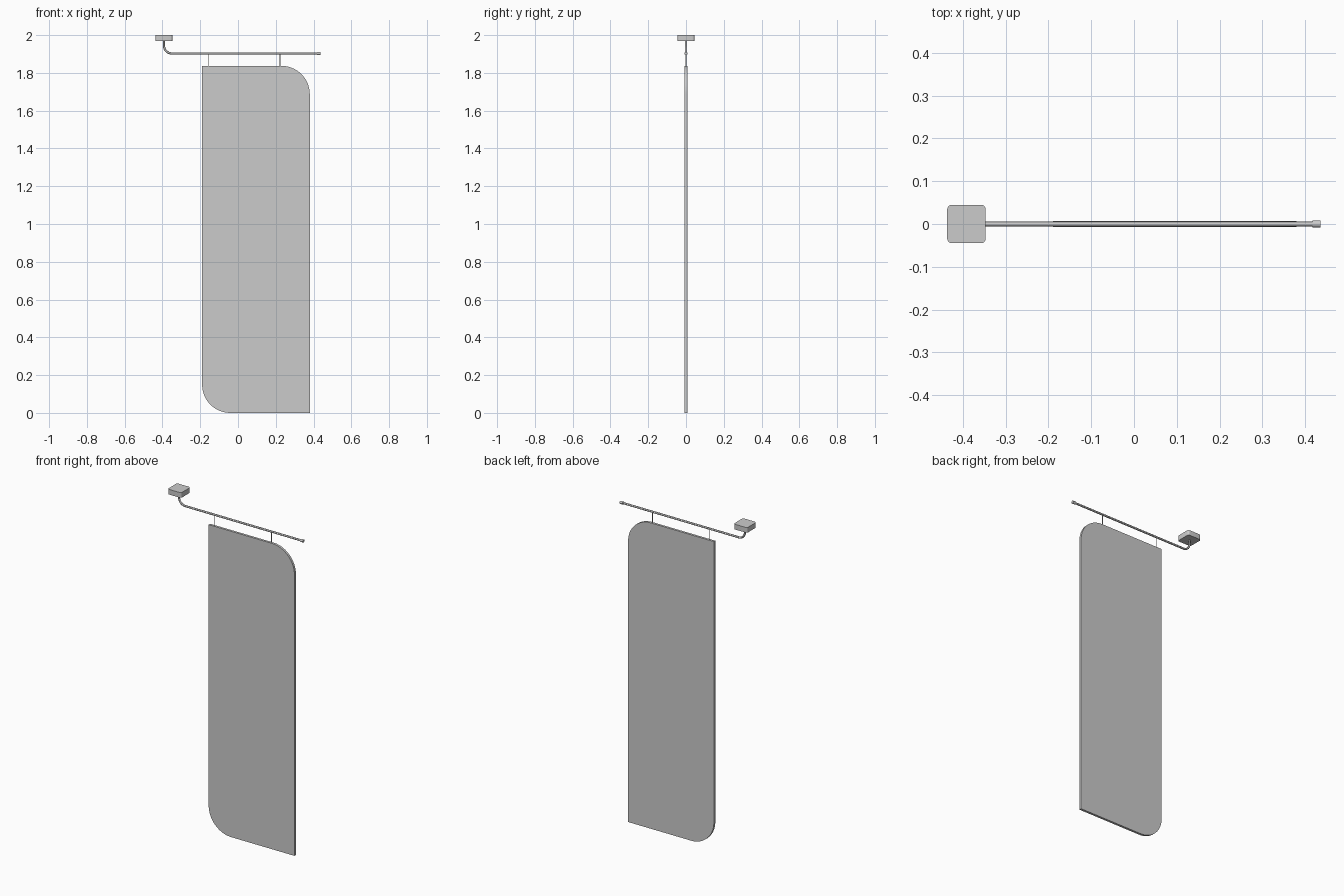
import bpy, bmesh
from math import sin, cos, pi
from mathutils import Matrix, Vector

if "Cube" in bpy.data.objects:
    bpy.data.objects.remove(bpy.data.objects["Cube"])


def rounded_outline(x0, x1, y0, y1, radii, steps=16):
    # counter-clockwise from the lower left corner, one radius per corner
    pts = []
    corners = [(x0, y0, 1, 1), (x1, y0, -1, 1), (x1, y1, -1, -1), (x0, y1, 1, -1)]
    for i, ((x, y, sx, sy), r) in enumerate(zip(corners, radii)):
        if r == 0:
            pts.append((x, y))
            continue
        for k in range(steps + 1):
            a = pi + i * pi / 2 + k / steps * pi / 2
            pts.append((x + sx * r + r * cos(a), y + sy * r + r * sin(a)))
    return pts


def finish(name, bm):
    bmesh.ops.recalc_face_normals(bm, faces=bm.faces)
    mesh = bpy.data.meshes.new(name)
    bm.to_mesh(mesh)
    bm.free()
    return link(name, mesh)


def link(name, data):
    ob = bpy.data.objects.new(name, data)
    bpy.context.collection.objects.link(ob)
    return ob


def smooth(ob):
    bpy.ops.object.select_all(action='DESELECT')
    ob.select_set(True)
    bpy.context.view_layer.objects.active = ob
    bpy.ops.object.shade_smooth_by_angle(angle=pi / 6)


def slab(name, points, direction):
    # extrude an outline along a direction
    bm = bmesh.new()
    face = bm.faces.new([bm.verts.new(p) for p in points])
    ext = bmesh.ops.extrude_face_region(bm, geom=[face])
    verts = [v for v in ext['geom'] if isinstance(v, bmesh.types.BMVert)]
    bmesh.ops.translate(bm, verts=verts, vec=direction)
    ob = finish(name, bm)
    smooth(ob)
    return ob


def rod(name, a, b, r, sides=24):
    a, b = Vector(a), Vector(b)
    rot = (b - a).to_track_quat('Z', 'Y').to_matrix().to_4x4()
    bm = bmesh.new()
    bmesh.ops.create_cone(bm, cap_ends=True, segments=sides, radius1=r, radius2=r,
                          depth=(b - a).length,
                          matrix=Matrix.Translation((a + b) / 2) @ rot)
    ob = finish(name, bm)
    smooth(ob)
    return ob


RAIL_Z, PANEL_TOP, T = 1.903, 1.837, 0.007

# hanging panel with two opposite rounded corners
outline = rounded_outline(-0.19, 0.38, 0, PANEL_TOP, (0.15, 0, 0.15, 0), 20)
slab("banner_panel", [(x, -T, z) for x, z in outline], (0, 2 * T, 0))

# ceiling mount block
outline = rounded_outline(-0.437, -0.347, -0.045, 0.045, (0.011,) * 4, 6)
slab("ceiling_mount", [(x, y, 1.969) for x, y in outline], (0, 0, 0.031))

# bent support rail
R, X = 0.042, -0.392
path = [(X, 0, 1.972)]
for k in range(13):
    a = pi + k / 12 * pi / 2
    path.append((X + R + R * cos(a), 0, RAIL_Z + R + R * sin(a)))
path.append((0.42, 0, RAIL_Z))
curve = bpy.data.curves.new("support_rail", 'CURVE')
curve.dimensions = '3D'
curve.bevel_depth = 0.006
curve.bevel_resolution = 4
curve.use_fill_caps = True
spline = curve.splines.new('POLY')
spline.points.add(len(path) - 1)
for p, co in zip(spline.points, path):
    p.co = (*co, 1)
rail = link("support_rail", curve)
bpy.context.view_layer.objects.active = rail
rail.select_set(True)
bpy.ops.object.convert(target='MESH')
smooth(bpy.context.view_layer.objects.active)

# end cap of the rail
rod("rail_end_cap", (0.418, 0, RAIL_Z), (0.436, 0, RAIL_Z), 0.0085)

# two thin hangers
for side, x in (("left", -0.158), ("right", 0.223)):
    rod(f"hanger_{side}", (x, 0, PANEL_TOP - 0.002), (x, 0, RAIL_Z), 0.002, 12)
